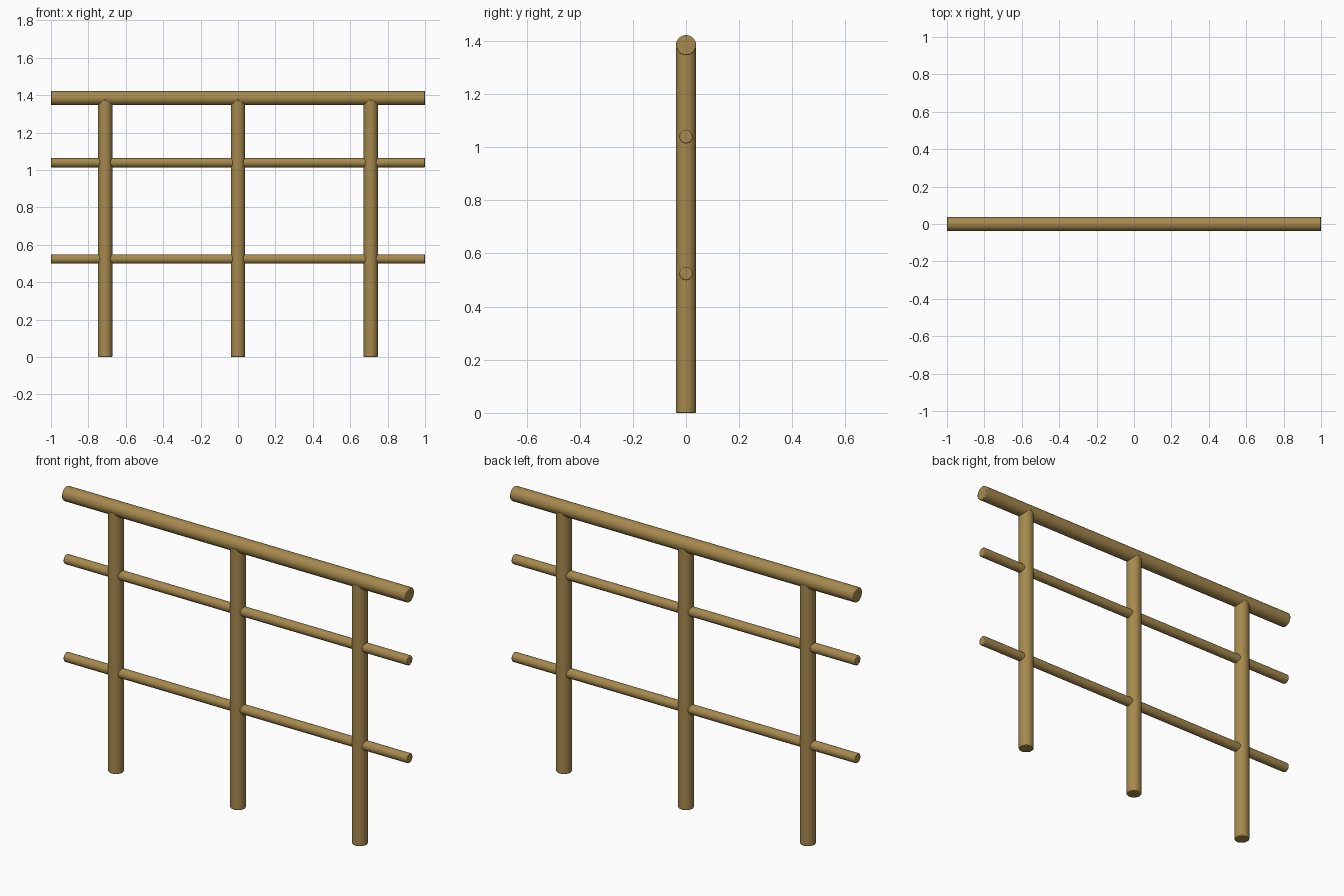
import bpy
import math

if "Cube" in bpy.data.objects:
    bpy.data.objects.remove(bpy.data.objects["Cube"])

wood = bpy.data.materials.new("weathered_wood")
wood.diffuse_color = (0.38, 0.25, 0.075, 1.0)
wood.use_nodes = True
wood.node_tree.nodes["Principled BSDF"].inputs["Base Color"].default_value = wood.diffuse_color


def pole(name, radius, length, centre, along_x=False):
    """Round pole with slightly eased ends."""
    bpy.ops.mesh.primitive_cylinder_add(
        vertices=32, radius=radius, depth=length, location=centre,
        rotation=(0, math.pi / 2 if along_x else 0, 0))
    obj = bpy.context.object
    obj.name = name
    obj.data.materials.append(wood)
    bevel = obj.modifiers.new("eased_ends", 'BEVEL')
    bevel.width = 0.004
    bevel.segments = 2
    bevel.limit_method = 'ANGLE'
    bevel.angle_limit = math.radians(50)
    bpy.ops.object.shade_smooth_by_angle(angle=math.radians(40))
    return obj


# Upright posts, running up into the handrail
POST_TOP = 1.375
for side, x in (("left", -0.71), ("middle", 0.0), ("right", 0.71)):
    pole(f"{side}_post", 0.038, POST_TOP, (x, 0, POST_TOP / 2))

# Thick handrail on top
pole("top_rail", 0.038, 2.0, (0, 0, 1.384), along_x=True)

# Thin rails passing through the posts
for name, z in (("upper_rail", 1.039), ("lower_rail", 0.524)):
    pole(name, 0.025, 2.0, (0, 0, z), along_x=True)
